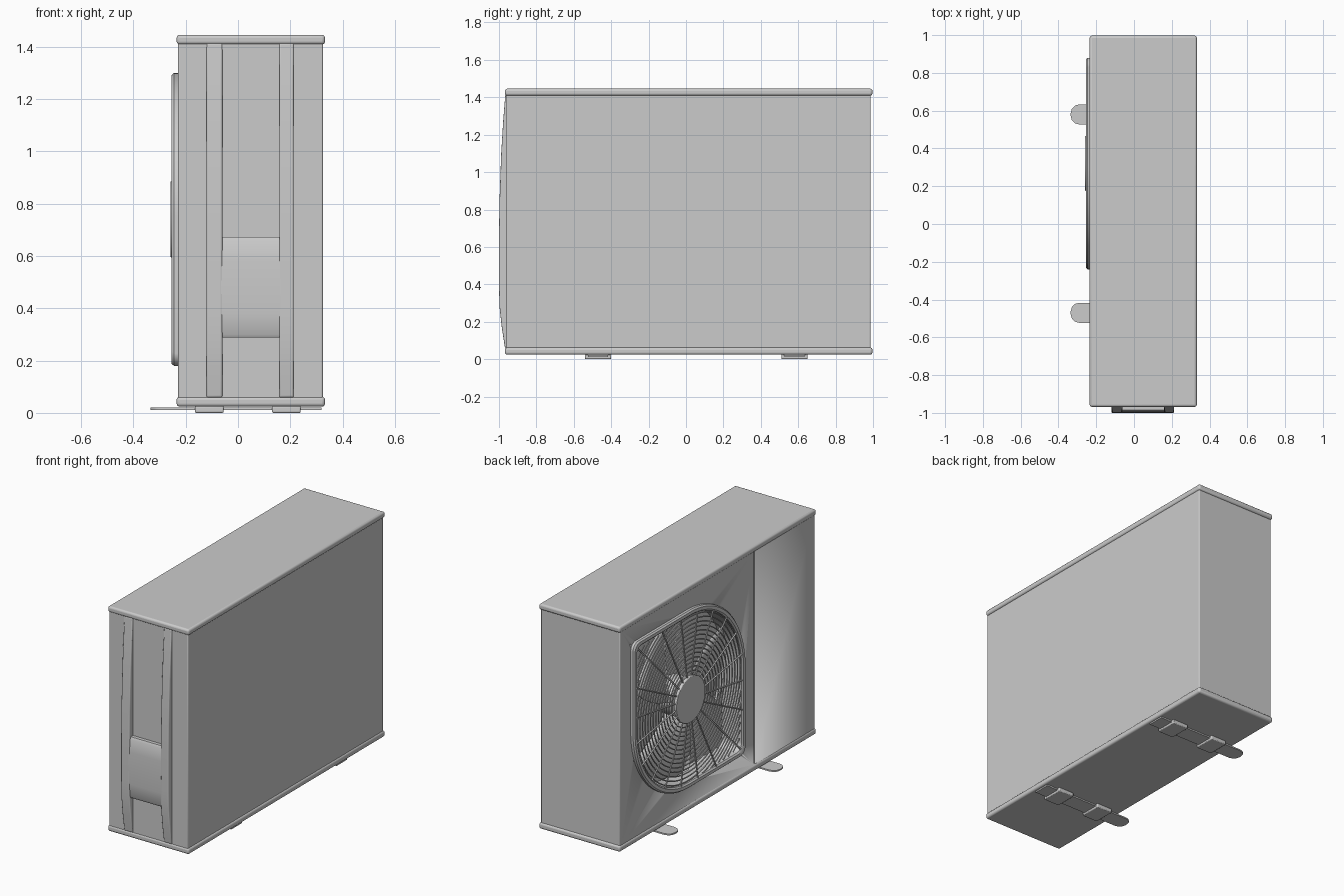
import bpy, bmesh, math
from mathutils import Vector

cube = bpy.data.objects.get("Cube")
if cube:
    bpy.data.objects.remove(cube)

grey = bpy.data.materials.new("light grey paint")
grey.use_nodes = True
grey.diffuse_color = (0.6, 0.6, 0.6, 1)
grey.node_tree.nodes["Principled BSDF"].inputs["Base Color"].default_value = (0.6, 0.6, 0.6, 1)

FAN_Y, FAN_Z, HALF = 0.32, 0.74, 0.56


def finish(name, bm, bevel=0, segments=3, angle=35):
    bmesh.ops.recalc_face_normals(bm, faces=bm.faces)
    mesh = bpy.data.meshes.new(name)
    bm.to_mesh(mesh)
    bm.free()
    mesh.materials.append(grey)
    obj = bpy.data.objects.new(name, mesh)
    bpy.context.collection.objects.link(obj)
    if bevel:
        mod = obj.modifiers.new("Bevel", "BEVEL")
        mod.width, mod.segments = bevel, segments
        mod.limit_method, mod.angle_limit = "ANGLE", math.radians(30)
    bpy.ops.object.select_all(action="DESELECT")
    obj.select_set(True)
    bpy.context.view_layer.objects.active = obj
    bpy.ops.object.shade_smooth_by_angle(angle=math.radians(angle))
    return obj


def box(name, x, y, z, bevel=0, segments=3):
    bm = bmesh.new()
    bmesh.ops.create_cube(bm, size=1)
    for v in bm.verts:
        v.co = [a + (b - a) * (c + 0.5) for c, (a, b) in zip(v.co, (x, y, z))]
    return finish(name, bm, bevel, segments)


def prism(name, points, offset, bevel=0, angle=35):
    bm = bmesh.new()
    face = bm.faces.new([bm.verts.new(p) for p in points])
    moved = bmesh.ops.extrude_face_region(bm, geom=[face])["geom"]
    bmesh.ops.translate(bm, vec=offset, verts=[v for v in moved if isinstance(v, bmesh.types.BMVert)])
    return finish(name, bm, bevel, angle=angle)


def outline(half, x, steps=24):
    """Square with two opposite corners fully rounded and two nearly sharp."""
    points = []
    for quarter in range(4):
        radius = half if quarter % 2 else 0.05
        a0 = quarter * math.pi / 2
        cy = (half - radius) * (1 if quarter in (0, 3) else -1)
        cz = (half - radius) * (1 if quarter in (0, 1) else -1)
        for i in range(steps):
            a = a0 + (i + 0.5) / steps * math.pi / 2
            points.append((x, FAN_Y + cy + radius * math.cos(a), FAN_Z + cz + radius * math.sin(a)))
    return points


def inside(u, v, half):
    return max(abs(u), abs(v)) < half and (u * v > 0 or math.hypot(u, v) < half)


def wires(name, runs, thickness):
    curve = bpy.data.curves.new(name, "CURVE")
    curve.dimensions = "3D"
    curve.bevel_depth, curve.bevel_resolution = thickness, 1
    for points, closed in runs:
        spline = curve.splines.new("POLY")
        spline.points.add(len(points) - 1)
        for p, co in zip(spline.points, points):
            p.co = (*co, 1)
        spline.use_cyclic_u = closed
    curve.materials.append(grey)
    obj = bpy.data.objects.new(name, curve)
    bpy.context.collection.objects.link(obj)


# Casing with the fan opening and panel seam cut into it
casing = box("casing", (-0.229, 0.325), (-0.963, 0.987), (0.04, 1.43), 0.006)
opening = prism("fan_opening_cutter", outline(0.525, -0.4), (0.29, 0, 0))
seam = box("seam_cutter", (-0.3, -0.222), (-0.366, -0.35), (0.065, 1.41))
for cutter in (opening, seam):
    cutter.hide_render = True
    cutter.hide_set(True)
    mod = casing.modifiers.new("Cut", "BOOLEAN")
    mod.object, mod.operation, mod.solver = cutter, "DIFFERENCE", "EXACT"

# Lid and base tray
box("lid", (-0.235, 0.333), (-0.968, 0.997), (1.409, 1.446), 0.012)
box("base_tray", (-0.235, 0.333), (-0.968, 0.997), (0.024, 0.062), 0.012)

# Raised frame around the grille, lofted from nested outlines
bm = bmesh.new()
profile = ((HALF, -0.22), (HALF, -0.245), (0.552, -0.254), (0.533, -0.254), (0.524, -0.246), (0.524, -0.15))
loops = [[bm.verts.new(p) for p in outline(h, x)] for h, x in profile]
for a, b in zip(loops, loops[1:]):
    for i in range(len(a)):
        j = (i + 1) % len(a)
        bm.faces.new((a[i], a[j], b[j], b[i]))
finish("grille_frame", bm)

# Grille rings, continued as arcs into the two square corners
runs = []
for k in range(20):
    r = 0.17 + 0.0265 * k
    run, count = [], 96
    # start the sweep in a direction that is never part of a corner arc
    for i in range(count + 1):
        a = -math.pi / 4 + i * math.tau / count
        u, v = r * math.cos(a), r * math.sin(a)
        if inside(u, v, 0.527):
            run.append((-0.243, FAN_Y + u, FAN_Z + v))
        else:
            if len(run) > 1:
                runs.append((run, False))
            run = []
    if len(run) > count:
        runs.append((run[:-1], True))
    elif len(run) > 1:
        runs.append((run, False))
wires("grille_rings", runs, 0.004)

# Grille spokes
spokes = []
for i in range(20):
    a = math.tau * (i + 0.5) / 20
    r = 0.13
    while inside(r * math.cos(a), r * math.sin(a), 0.528):
        r += 0.005
    spokes.append(([(-0.247, FAN_Y + q * math.cos(a), FAN_Z + q * math.sin(a)) for q in (0.13, r)], False))
wires("grille_spokes", spokes, 0.005)


def disc(name, radius, x, depth, bevel=0):
    ring = [(x, FAN_Y + radius * math.cos(i * math.tau / 48), FAN_Z + radius * math.sin(i * math.tau / 48))
            for i in range(48)]
    return prism(name, ring, (depth, 0, 0), bevel)


# Hub badge and the fan behind it
disc("grille_hub", 0.145, -0.259, 0.02, 0.004)
disc("fan_hub", 0.12, -0.2, 0.09, 0.008)
bm = bmesh.new()
for blade in range(3):
    rows = []
    for r in (0.1, 0.25, 0.38, 0.49):
        rows.append([])
        for s in range(6):
            a = math.tau * blade / 3 + s * 0.22 + r * 0.8
            rows[-1].append(bm.verts.new((-0.2 + s * 0.014, FAN_Y + r * math.cos(a), FAN_Z + r * math.sin(a))))
    for a, b in zip(rows, rows[1:]):
        for i in range(5):
            bm.faces.new((a[i], a[i + 1], b[i + 1], b[i]))
blades = finish("fan_blades", bm)
blades.modifiers.new("Thickness", "SOLIDIFY").thickness = 0.006

# Bowed ribs on the front end
bow = ((-0.95, 0.055), (-0.968, 0.06), (-0.985, 0.17), (-0.997, 0.28), (-1.0, 0.4), (-1.0, 0.65),
       (-0.997, 0.85), (-0.988, 1.1), (-0.977, 1.28), (-0.966, 1.415), (-0.95, 1.415))
for name, x0, x1 in (("right_rib", -0.12, -0.06), ("left_rib", 0.158, 0.213)):
    prism(name, [(x0, y, z) for y, z in bow], (x1 - x0, 0, 0), 0.006)

# Handle bridging the ribs
grip = ((-0.95, 0.288), (-0.985, 0.288), (-0.992, 0.3), (-0.998, 0.38), (-1.0, 0.48),
        (-0.998, 0.58), (-0.992, 0.66), (-0.985, 0.673), (-0.95, 0.673))
prism("handle", [(-0.065, y, z) for y, z in grip], (0.228, 0, 0), angle=50)

# Mounting straps with rounded tips, and their pads
for side, y in (("rear", 0.58), ("front", -0.47)):
    tip = [(-0.29 + 0.045 * math.cos(a), y + s * (0.008 + 0.045 * math.sin(a)))
           for s, turn in ((1, (3, 4, 5, 6)), (-1, (6, 5, 4, 3))) for a in (t * math.pi / 6 for t in turn)]
    strap = [(0.32, y - 0.053), (0.32, y + 0.053)] + [(x, b) for x, b in tip]
    prism(side + "_strap", [(x, b, 0.012) for x, b in strap], (0, 0, 0.009))
    for end, x in (("right", -0.11), ("left", 0.185)):
        box(f"{side}_{end}_pad", (x - 0.055, x + 0.055), (y - 0.07, y + 0.07), (0, 0.026), 0.005, 2)
